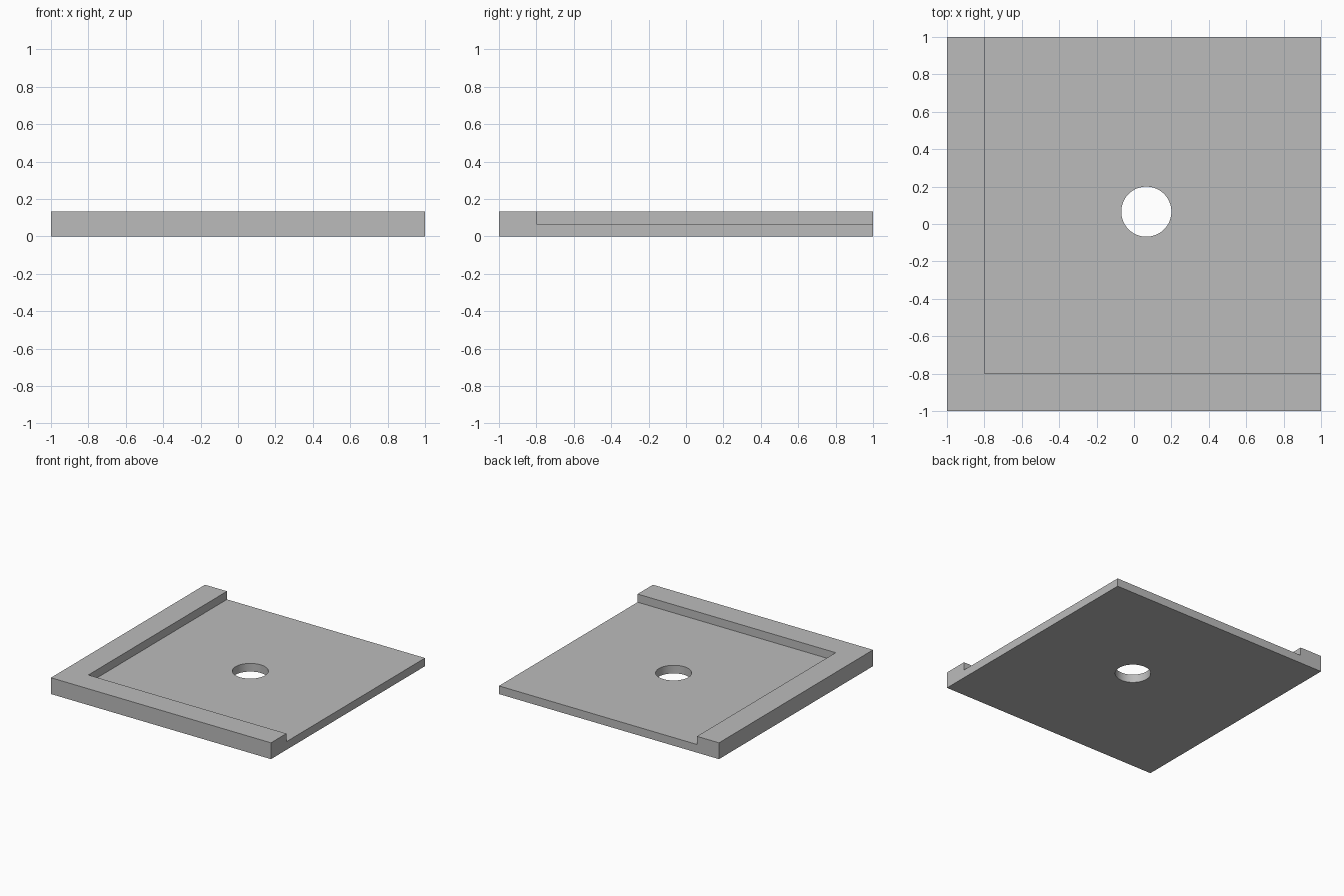
import bpy
import bmesh

cube = bpy.data.objects.get("Cube")
if cube:
    bpy.data.objects.remove(cube, do_unlink=True)

FLOOR = 0.067        # height of the recessed floor
RIM = 0.134          # height of the raised rim
INNER = -0.8         # inner edge of the rim in x and y
HOLE_R = 0.134
HOLE_C = 0.066

grey = bpy.data.materials.new("light_grey")
grey.use_nodes = True
colour = (0.5, 0.5, 0.5, 1)
grey.diffuse_color = colour
grey.node_tree.nodes["Principled BSDF"].inputs["Base Color"].default_value = colour


def add_object(name, bm):
    mesh = bpy.data.meshes.new(name)
    bm.to_mesh(mesh)
    bm.free()
    mesh.materials.append(grey)
    obj = bpy.data.objects.new(name, mesh)
    bpy.context.collection.objects.link(obj)
    return obj


# Square floor slab
bm = bmesh.new()
bmesh.ops.create_cube(bm, size=2)
for v in bm.verts:
    v.co.z = FLOOR if v.co.z > 0 else 0

# Raise an L-shaped rim along the front and right edges
for axis in ((1, 0, 0), (0, 1, 0)):
    bmesh.ops.bisect_plane(bm, geom=bm.verts[:] + bm.edges[:] + bm.faces[:],
                           plane_co=(INNER, INNER, 0), plane_no=axis)
rim = []
for f in bm.faces:
    c = f.calc_center_median()
    if f.normal.z > 0.9 and min(c.x, c.y) < INNER:
        rim.append(f)
raised = bmesh.ops.extrude_face_region(bm, geom=rim)["geom"]
bmesh.ops.delete(bm, geom=rim, context='FACES')
for v in raised:
    if isinstance(v, bmesh.types.BMVert):
        v.co.z = RIM
bmesh.ops.dissolve_limit(bm, angle_limit=0.02, verts=bm.verts[:], edges=bm.edges[:])
bmesh.ops.recalc_face_normals(bm, faces=bm.faces[:])
plate = add_object("rimmed_plate", bm)

# Round through hole
bm = bmesh.new()
bmesh.ops.create_cone(bm, cap_ends=True, segments=64, radius1=HOLE_R,
                      radius2=HOLE_R, depth=1)
bmesh.ops.translate(bm, verts=bm.verts[:], vec=(HOLE_C, HOLE_C, 0))
cutter = add_object("hole_cutter", bm)
cutter.hide_render = True
cutter.hide_viewport = True
cutter.display_type = 'WIRE'

cut = plate.modifiers.new("hole", 'BOOLEAN')
cut.operation = 'DIFFERENCE'
cut.solver = 'EXACT'
cut.object = cutter

# Smooth hole wall, sharp edges elsewhere
bpy.ops.object.select_all(action='DESELECT')
plate.select_set(True)
bpy.context.view_layer.objects.active = plate
bpy.ops.object.modifier_apply(modifier=cut.name)
bpy.data.objects.remove(cutter, do_unlink=True)
bpy.ops.object.shade_smooth_by_angle(angle=0.6)
